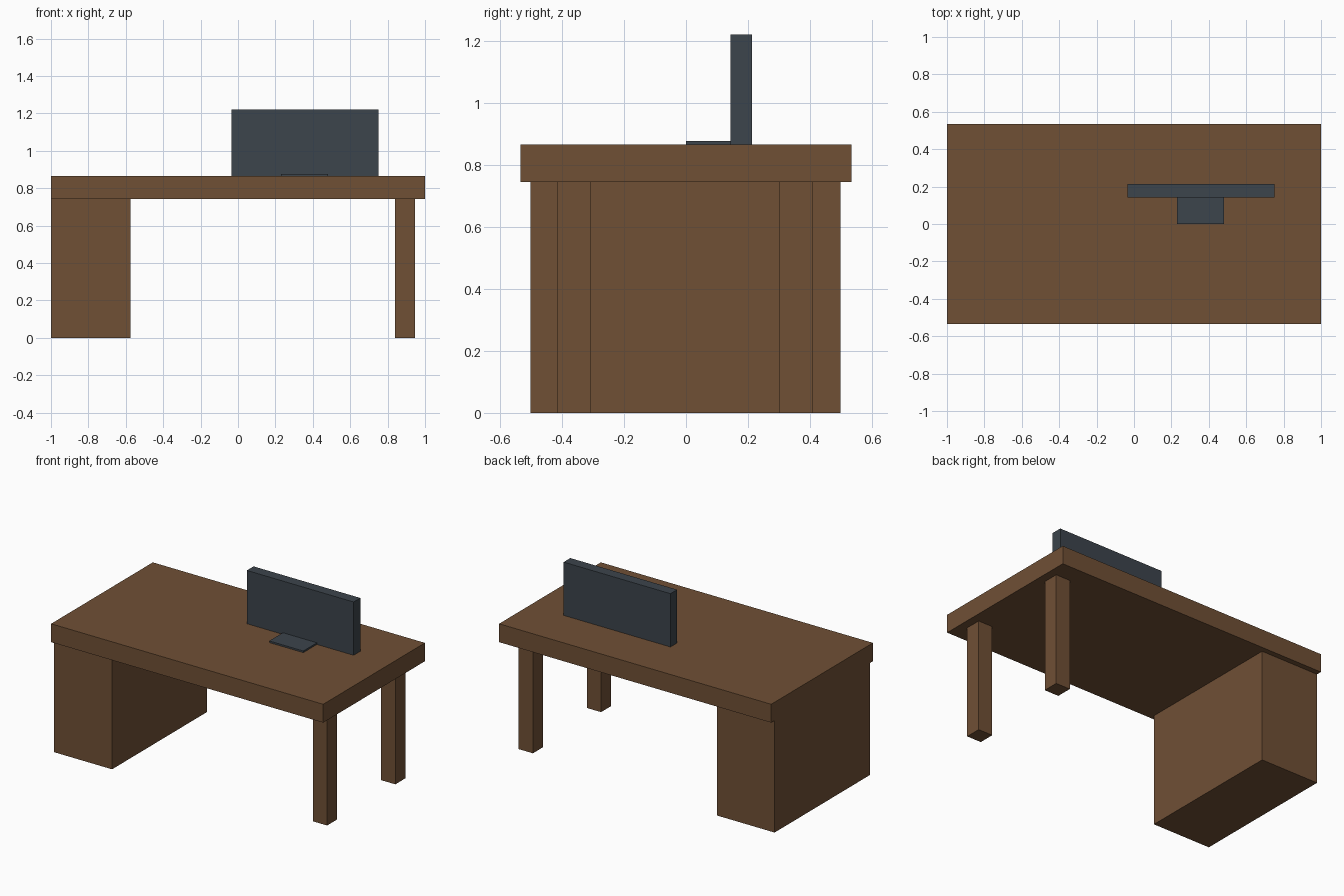
import bpy

if "Cube" in bpy.data.objects:
    bpy.data.objects.remove(bpy.data.objects["Cube"])


def material(name, color):
    mat = bpy.data.materials.new(name)
    mat.diffuse_color = (*color, 1)
    mat.use_nodes = True
    mat.node_tree.nodes["Principled BSDF"].inputs["Base Color"].default_value = mat.diffuse_color
    return mat


def box(name, x, y, z, mat):
    """Box spanning the given (min, max) range on each axis."""
    spans = (x, y, z)
    bpy.ops.mesh.primitive_cube_add(size=1, location=[(a + b) / 2 for a, b in spans])
    obj = bpy.context.object
    obj.name = name
    obj.scale = [b - a for a, b in spans]
    bpy.ops.object.transform_apply(location=False, rotation=False, scale=True)
    obj.data.materials.append(mat)
    return obj


wood = material("wood", (0.162, 0.08, 0.036))
dark = material("dark_plastic", (0.045, 0.058, 0.072))

TOP_UNDER, TOP = 0.744, 0.866

# Desk: top slab, cabinet on the left, two legs on the right
box("desktop", (-1, 1), (-0.534, 0.534), (TOP_UNDER, TOP), wood)
box("cabinet", (-1, -0.575), (-0.501, 0.498), (0, TOP_UNDER), wood)
for name, y in (("front_leg", -0.361), ("back_leg", 0.355)):
    box(name, (0.84, 0.945), (y - 0.053, y + 0.053), (0, TOP_UNDER), wood)

# Monitor: screen standing on the desktop with a thin foot in front
box("screen", (-0.035, 0.75), (0.143, 0.213), (TOP, 1.22), dark)
box("screen_foot", (0.23, 0.48), (0, 0.143), (TOP, 0.877), dark)
